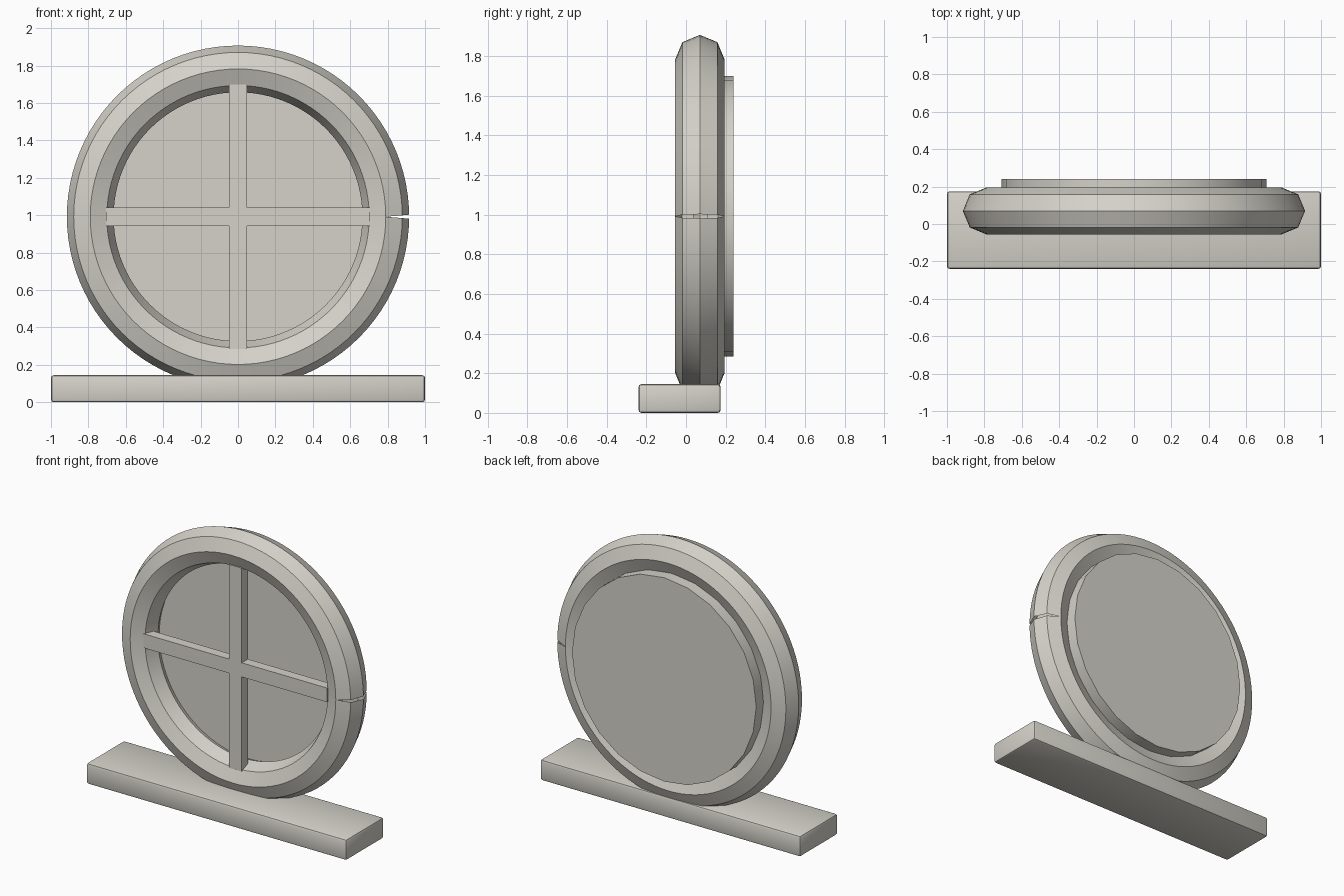
import bpy, bmesh, math
from mathutils import Matrix, Vector

cube = bpy.data.objects.get("Cube")
if cube:
    bpy.data.objects.remove(cube, do_unlink=True)

CENTRE_Z = 0.992

stone = bpy.data.materials.new("warm_grey")
stone.use_nodes = True
GREY = (0.66, 0.645, 0.585, 1.0)
stone.diffuse_color = GREY
stone.node_tree.nodes["Principled BSDF"].inputs["Base Color"].default_value = GREY


def finish(name, bm):
    """Turn a bmesh into a named, shaded object."""
    bmesh.ops.recalc_face_normals(bm, faces=bm.faces)
    mesh = bpy.data.meshes.new(name)
    bm.to_mesh(mesh)
    bm.free()
    mesh.materials.append(stone)
    obj = bpy.data.objects.new(name, mesh)
    bpy.context.collection.objects.link(obj)
    bpy.ops.object.select_all(action='DESELECT')
    obj.select_set(True)
    bpy.context.view_layer.objects.active = obj
    bpy.ops.object.shade_smooth_by_angle(angle=math.radians(30))
    return obj


def box(name, lo, hi, bevel=0.0):
    """Axis-aligned box between two corners, with optional rounded edges."""
    lo, hi = Vector(lo), Vector(hi)
    bm = bmesh.new()
    bmesh.ops.create_cube(bm, size=1, matrix=Matrix.Translation((lo + hi) / 2)
                          @ Matrix.Diagonal((*(hi - lo), 1)))
    if bevel:
        bmesh.ops.bevel(bm, geom=bm.edges[:], offset=bevel, segments=2,
                        profile=0.5, affect='EDGES')
    return finish(name, bm)


def ring_frame(major=0.79, minor=0.125, y=0.07, steps=96, sides=8, end_tilt=0.085):
    """Open-ended octagonal tube bent into a circle; its ends meet in a V slit."""
    bm = bmesh.new()
    loops = []
    for i in range(steps + 1):
        a = 2 * math.pi * i / steps
        # end sections lean apart to open the slit
        tilt = a + (end_tilt if i == 0 else -end_tilt if i == steps else 0)
        loop = []
        for j in range(sides):
            b = 2 * math.pi * j / sides
            r = minor * math.cos(b)
            loop.append(bm.verts.new((major * math.cos(a) + r * math.cos(tilt),
                                      y + minor * math.sin(b),
                                      CENTRE_Z + major * math.sin(a) + r * math.sin(tilt))))
        loops.append(loop)
    for p, q in zip(loops, loops[1:]):
        for j in range(sides):
            k = (j + 1) % sides
            bm.faces.new((p[j], p[k], q[k], q[j]))
    return finish("ring_frame", bm)


def pane(radius=0.708, y0=0.109, y1=0.24):
    """Round backing pane seated in the rear of the ring."""
    bm = bmesh.new()
    bmesh.ops.create_cone(bm, cap_ends=True, segments=24, radius1=radius,
                          radius2=radius, depth=y1 - y0,
                          matrix=Matrix.Translation((0, (y0 + y1) / 2, CENTRE_Z))
                          @ Matrix.Rotation(math.pi / 2, 4, 'X'))
    return finish("back_pane", bm)


# Sill slab
box("sill", (-1, -0.24, 0), (1, 0.175, 0.145), bevel=0.015)

# Round frame and pane
ring_frame()
pane()

# Crossing glazing bars, standing just proud of the ring's inner slope
L, W = 0.706, 0.049
box("vertical_bar", (-W, -0.029, CENTRE_Z - L), (W, 0.039, CENTRE_Z + L))
box("horizontal_bar", (-L, -0.029, CENTRE_Z - W), (L, 0.039, CENTRE_Z + W))
